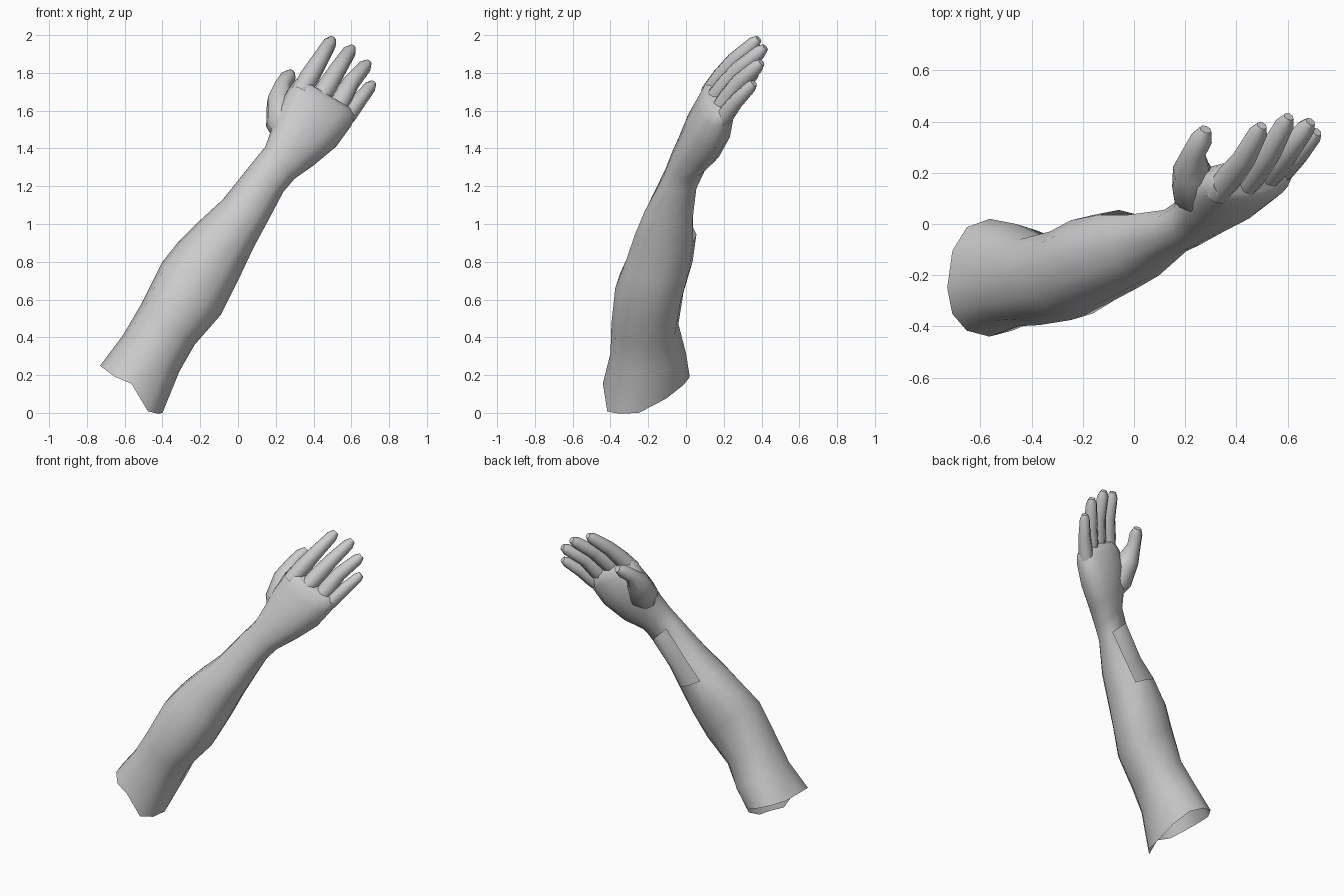
import bpy, bmesh, math
from mathutils import Vector

if "Cube" in bpy.data.objects:
    bpy.data.objects.remove(bpy.data.objects["Cube"])


def loft(name, rings, skip=()):
    """Skin a list of equal-length rings and cap the far end; skip holds (ring, side) faces left open."""
    bm = bmesh.new()
    vs = [[bm.verts.new(p) for p in r] for r in rings]
    n = len(rings[0])
    for i in range(len(vs) - 1):
        for j in range(n):
            if (i, j) in skip:
                continue
            k = (j + 1) % n
            bm.faces.new((vs[i][j], vs[i][k], vs[i + 1][k], vs[i + 1][j]))
    bm.faces.new(vs[-1])
    bmesh.ops.recalc_face_normals(bm, faces=bm.faces[:])
    me = bpy.data.meshes.new(name)
    bm.to_mesh(me)
    bm.free()
    ob = bpy.data.objects.new(name, me)
    bpy.context.collection.objects.link(ob)
    bpy.ops.object.select_all(action='DESELECT')
    ob.select_set(True)
    bpy.context.view_layer.objects.active = ob
    bpy.ops.object.shade_smooth_by_angle(angle=math.radians(60))
    return ob


def spow(v, e):
    return math.copysign(abs(v) ** e, v)


def section(lx, lz, rx, rz, y0, y1, ye, tilt=0, n=12, e=0.9):
    """Ring across the arm: left edge, right edge (x, z), front y, back y, edge y."""
    out = []
    for j in range(n):
        a = 2 * math.pi * j / n
        c, s = spow(math.cos(a), e), spow(math.sin(a), e)
        t = (1 + c) / 2
        y = ye + s * ((y1 - ye) if s > 0 else (ye - y0)) + tilt * (t - .5)
        out.append(Vector((lx + (rx - lx) * t, y, lz + (rz - lz) * t)))
    return out


def digit(name, pts, radii, n=8):
    """Tapered tube along a path."""
    pts = [Vector(p) for p in pts]
    rings = []
    for i, p in enumerate(pts):
        d = (pts[min(i + 1, len(pts) - 1)] - pts[max(i - 1, 0)]).normalized()
        u = d.cross(Vector((0.6, 0.5, -0.6))).normalized()
        w = d.cross(u)
        rings.append([p + radii[i] * (math.cos(2 * math.pi * (k + .5) / n) * u +
                                      math.sin(2 * math.pi * (k + .5) / n) * w)
                      for k in range(n)])
    return loft(name, rings)


# Arm and palm: upper arm stump, elbow, forearm, wrist, knuckles
profile = [
    (-.73, .25, -.40, .00, -.44, .02, -.25),
    (-.61, .41, -.31, .22, -.40, .00, -.21),
    (-.51, .58, -.23, .36, -.395, -.04, -.20),
    (-.40, .80, -.09, .52, -.375, -.01, -.17),
    (-.32, .90, .00, .70, -.32, .035, -.13),
    (-.20, 1.02, .08, .87, -.27, .055, -.10),
    (-.08, 1.13, .15, 1.00, -.22, .05, -.07),
    (.08, 1.33, .24, 1.17, -.12, .065, -.02),
    (.145, 1.41, .30, 1.24, -.09, .11, .01),
    (.18, 1.51, .40, 1.31, -.05, .185, .085, .01),
    (.22, 1.63, .52, 1.41, .00, .24, .135, .02),
    (.27, 1.72, .60, 1.52, .06, .255, .165, .03),
    (.31, 1.77, .62, 1.57, .095, .245, .17, .04),
    (.35, 1.76, .60, 1.61, .125, .22, .175, .04),
]
rings = [section(*p) for p in profile]
# slant the open rim so its back side rises and its lower front corner drops
for j, dz in {1: .06, 2: .09, 3: .065, 4: .03, 9: .03, 10: -.05, 11: -.02}.items():
    rings[0][j].z += dz
# opening on the inner forearm, stopping short of the wrist
rings[7][2] += Vector((.02, 0, -.02))
loft("arm_and_palm", rings, skip={(i, j) for i in (5, 6) for j in (2, 3)})

# Fingers: root inside the palm, middle joint, tip
fingers = {
    "index_finger": ((.325, .12, 1.69), (.43, .255, 1.862), (.50, .385, 1.98)),
    "middle_finger": ((.42, .13, 1.64), (.53, .28, 1.82), (.605, .42, 1.935)),
    "ring_finger": ((.50, .155, 1.57), (.60, .28, 1.75), (.69, .40, 1.855)),
    "little_finger": ((.535, .165, 1.52), (.64, .268, 1.652), (.715, .36, 1.745)),
}
for name, (a, b, c) in fingers.items():
    a, b, c = Vector(a), Vector(b), Vector(c)
    k = .88 if name == "little_finger" else 1
    digit(name, [a, a.lerp(b, .5), b, b.lerp(c, .8), c],
          [.05 * k, .054 * k, .046 * k, .037 * k, .02])

# Thumb with its fleshy base
digit("thumb",
      [(.26, .05, 1.41), (.245, .13, 1.54), (.225, .21, 1.655),
       (.235, .28, 1.73), (.265, .335, 1.775), (.28, .37, 1.80)],
      [.045, .1, .075, .045, .043, .024])
